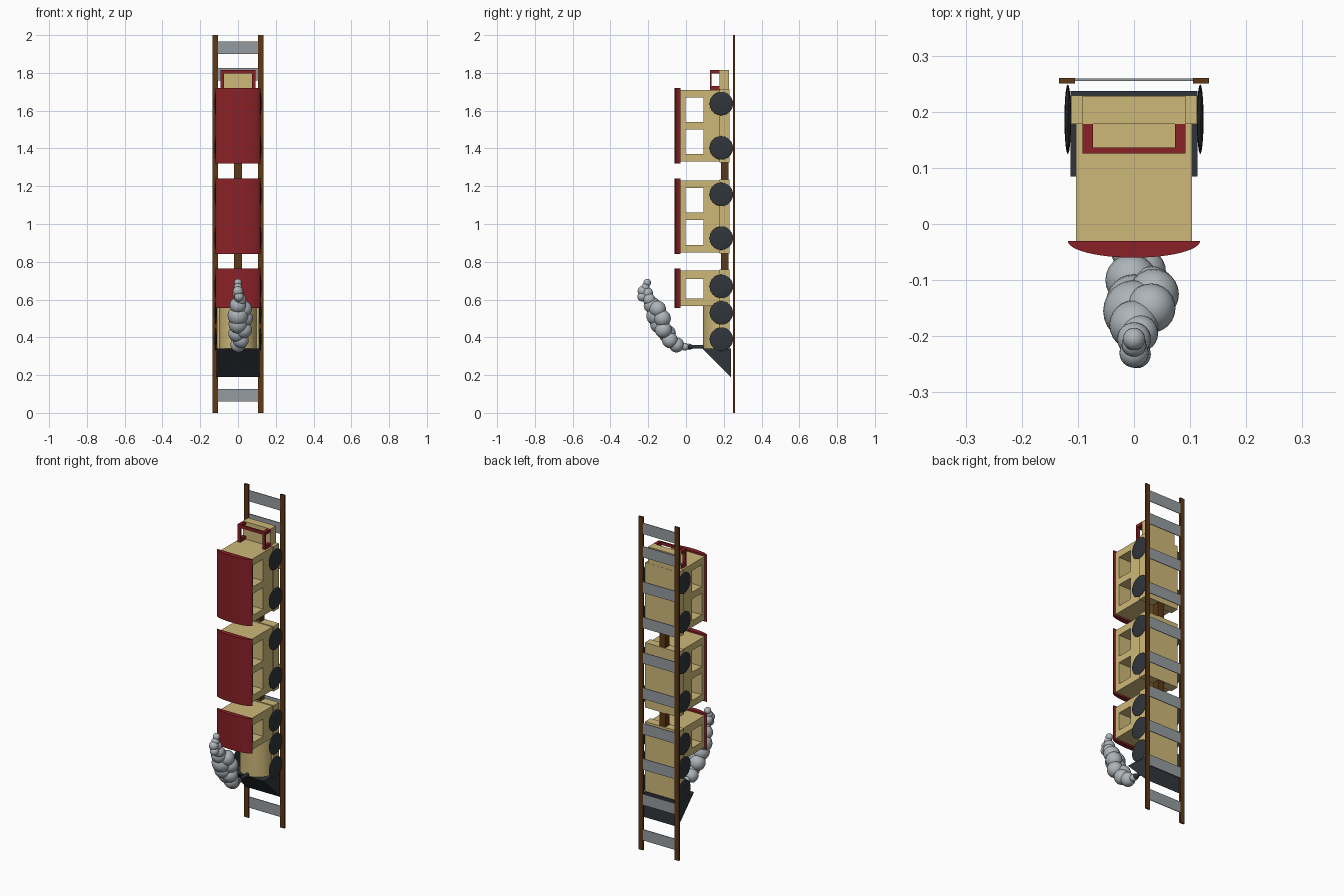
import bpy, bmesh, math
from mathutils import Matrix

if "Cube" in bpy.data.objects:
    bpy.data.objects.remove(bpy.data.objects["Cube"])


def material(name, rgb):
    m = bpy.data.materials.new(name)
    m.diffuse_color = (*rgb, 1)
    m.use_nodes = True
    m.node_tree.nodes["Principled BSDF"].inputs["Base Color"].default_value = m.diffuse_color
    return m


BEIGE = material("beige", (0.62, 0.48, 0.19))
RED = material("red", (0.25, 0.015, 0.02))
DARK = material("dark", (0.03, 0.036, 0.043))
BROWN = material("brown", (0.11, 0.04, 0.008))
TIE = material("tie_grey", (0.3, 0.33, 0.35))
SMOKE = material("smoke_grey", (0.42, 0.46, 0.49))


def finish(name, bm, mat, smooth=False):
    bmesh.ops.recalc_face_normals(bm, faces=bm.faces)
    me = bpy.data.meshes.new(name)
    bm.to_mesh(me)
    bm.free()
    ob = bpy.data.objects.new(name, me)
    bpy.context.collection.objects.link(ob)
    if mat:
        me.materials.append(mat)
    if smooth:
        bpy.ops.object.select_all(action='DESELECT')
        ob.select_set(True)
        bpy.context.view_layer.objects.active = ob
        bpy.ops.object.shade_smooth_by_angle(angle=math.radians(35))
    return ob


def box(name, x, y, z, mat):
    bm = bmesh.new()
    size = [b - a for a, b in (x, y, z)]
    mid = [(a + b) / 2 for a, b in (x, y, z)]
    bmesh.ops.create_cube(bm, size=1, matrix=Matrix.Translation(mid) @ Matrix.Diagonal((*size, 1)))
    return finish(name, bm, mat)


def extrude(name, points, vec, mat, smooth=False):
    bm = bmesh.new()
    face = bm.faces.new([bm.verts.new(p) for p in points])
    new = bmesh.ops.extrude_face_region(bm, geom=[face])["geom"]
    bmesh.ops.translate(bm, vec=vec, verts=[v for v in new if isinstance(v, bmesh.types.BMVert)])
    return finish(name, bm, mat, smooth)


def ball(name, pos, radii, mat, seg=24):
    bm = bmesh.new()
    bmesh.ops.create_uvsphere(bm, u_segments=seg, v_segments=seg // 2, radius=1,
                              matrix=Matrix.Translation(pos) @ Matrix.Diagonal((*radii, 1)))
    return finish(name, bm, mat, True)


def arch(cy, a, b, z, n=24):
    return [(a * math.cos(math.pi * i / n), cy - b * math.sin(math.pi * i / n), z) for i in range(n + 1)]


# Track
for s in (-1, 1):
    box("rail", sorted((s * 0.105, s * 0.134)), (0.25, 0.26), (0, 2), BROWN)
for z in [0.0925 + 0.2125 * i for i in range(9)] + [1.9325]:
    box("railway_tie", (-0.108, 0.108), (0.255, 0.259), (z - 0.033, z + 0.033), TIE)


# Carriage: chassis, body with through windows, curved roof
def carriage(name, z0, z1, windows, chassis):
    box(name + "_chassis", (-0.112, 0.112), (0.178, 0.229), chassis, BEIGE)
    body = box(name + "_body", (-0.103, 0.103), (-0.03, 0.178), (z0 + 0.01, z1 - 0.01), BEIGE)
    for w in windows:
        cut = box("window_cutter", (-0.3, 0.3), (-0.003, 0.092), w, None)
        cut.hide_render = True
        cut.hide_set(True)
        mod = body.modifiers.new("window", 'BOOLEAN')
        mod.operation = 'DIFFERENCE'
        mod.solver = 'EXACT'
        mod.object = cut
    # apply the cuts and drop the cutters
    dg = bpy.context.evaluated_depsgraph_get()
    me = bpy.data.meshes.new_from_object(body.evaluated_get(dg))
    cutters = [m.object for m in body.modifiers]
    body.modifiers.clear()
    body.data = me
    for c in cutters:
        bpy.data.objects.remove(c)
    extrude(name + "_roof", arch(-0.03, 0.118, 0.03, z0), (0, 0, z1 - z0), RED, True)


carriage("engine_cab", 0.555, 0.765, [(0.605, 0.71)], (0.32, 0.76))
carriage("middle_carriage", 0.84, 1.24, [(0.89, 1.02), (1.06, 1.19)], (0.845, 1.235))
carriage("rear_carriage", 1.32, 1.72, [(1.37, 1.50), (1.54, 1.67)], (1.325, 1.715))

# Wheels
for z in (0.39, 0.53, 0.67, 0.925, 1.157, 1.403, 1.637):
    for s in (-1, 1):
        ball("wheel", (s * 0.118, 0.187, z), (0.006, 0.062, 0.062), DARK, 32)

# Couplings
for z in ((0.75, 0.86), (1.225, 1.335)):
    box("coupling", (-0.02, 0.02), (0.186, 0.225), z, BROWN)

# Boiler and wedge-shaped cowcatcher
extrude("boiler", arch(0.191, 0.1, 0.1, 0.34), (0, 0, 0.23), BEIGE, True)
extrude("cowcatcher", [(-0.113, 0.085, 0.342), (-0.113, 0.237, 0.342), (-0.113, 0.237, 0.19)],
        (0.226, 0, 0), DARK)

# Rear platform and its railing
box("rear_platform", (-0.092, 0.092), (0.178, 0.228), (1.71, 1.815), BEIGE)
box("platform_end_rail", (-0.092, 0.092), (0.126, 0.136), (1.797, 1.815), RED)
for s in (-1, 1):
    x = sorted((s * 0.073, s * 0.092))
    box("platform_side_rail", x, (0.126, 0.136), (1.71, 1.80), RED)
    for z in ((1.71, 1.73), (1.797, 1.815)):
        box("platform_post", x, (0.126, 0.18), z, RED)

# Chimney with a flared tip
for name, y0, y1, r0, r1 in (("chimney", 0.11, 0.03, 0.01, 0.01), ("chimney_flare", 0.04, 0.012, 0.008, 0.018)):
    bm = bmesh.new()
    bmesh.ops.create_cone(bm, cap_ends=True, segments=24, radius1=r0, radius2=r1, depth=y0 - y1,
                          matrix=Matrix.Translation((0, (y0 + y1) / 2, 0.35)) @ Matrix.Rotation(math.pi / 2, 4, 'X'))
    finish(name, bm, DARK, True)

# Smoke puffs: x, y, z, radius
for x, y, z, r in ((0, -0.005, 0.35, 0.02), (0, -0.05, 0.36, 0.04), (0.015, -0.085, 0.385, 0.042),
                   (-0.005, -0.10, 0.42, 0.046), (0.03, -0.12, 0.44, 0.045), (0, -0.14, 0.47, 0.05),
                   (0.035, -0.125, 0.50, 0.045), (0, -0.155, 0.515, 0.055), (0.03, -0.15, 0.55, 0.044),
                   (0, -0.18, 0.57, 0.044), (0.01, -0.195, 0.60, 0.033), (0.005, -0.232, 0.615, 0.025),
                   (0, -0.23, 0.645, 0.026), (0, -0.205, 0.635, 0.03), (0, -0.215, 0.665, 0.022),
                   (0, -0.205, 0.69, 0.02)):
    ball("smoke_puff", (x, y, z), (r, r, r), SMOKE)
